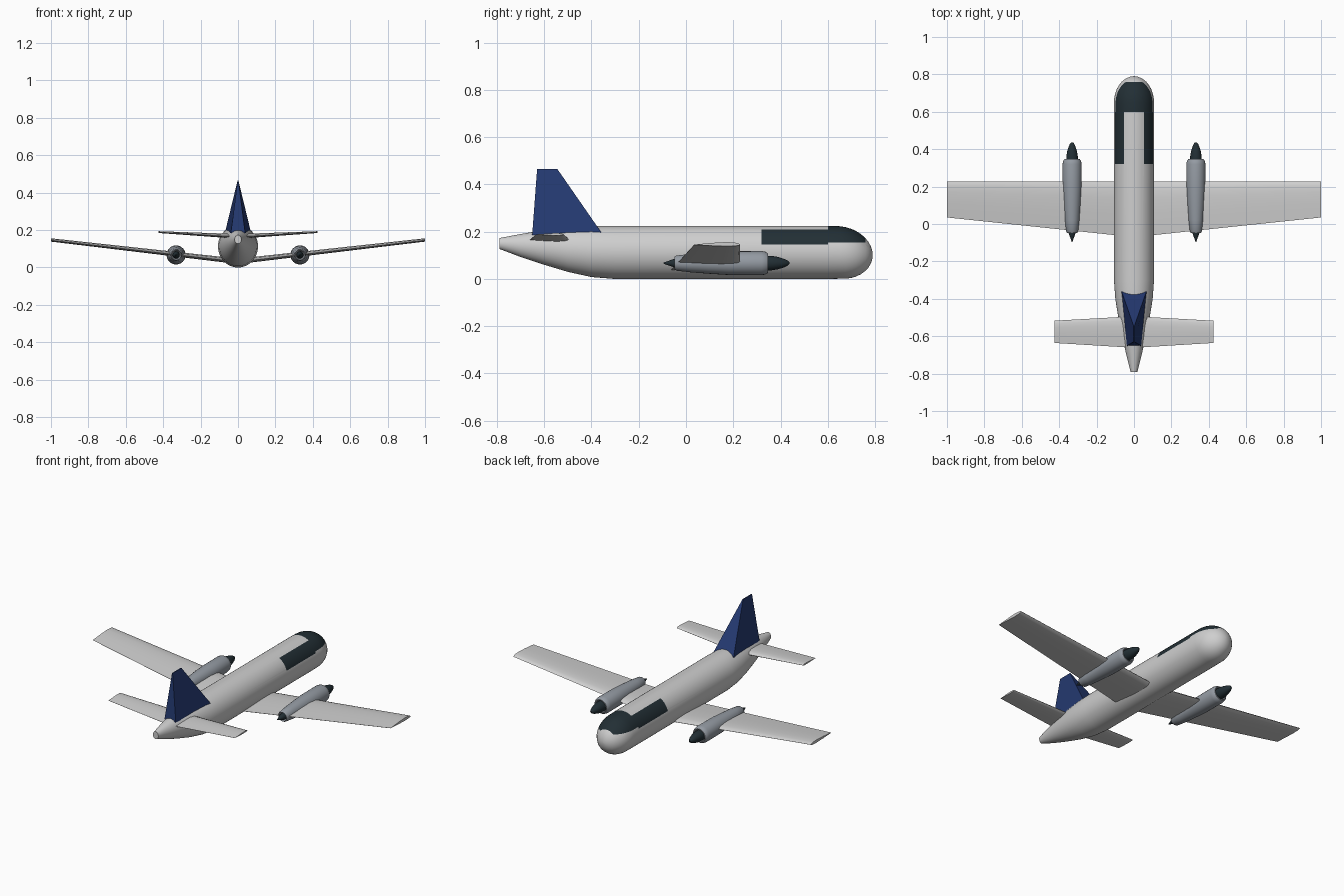
import bpy, bmesh, math
from mathutils import Vector

if "Cube" in bpy.data.objects:
    bpy.data.objects.remove(bpy.data.objects["Cube"], do_unlink=True)


def material(name, rgb):
    m = bpy.data.materials.new(name)
    m.use_nodes = True
    m.diffuse_color = (*rgb, 1)
    m.node_tree.nodes["Principled BSDF"].inputs["Base Color"].default_value = (*rgb, 1)
    return m


pale = material("pale grey", (0.62, 0.62, 0.62))
steel = material("steel grey", (0.30, 0.33, 0.37))
dark = material("dark glass", (0.016, 0.028, 0.035))
blue = material("navy blue", (0.018, 0.042, 0.17))


def skin(bm, loops):
    """Join matching closed loops of points into a capped solid."""
    rings = [[bm.verts.new(p) for p in loop] for loop in loops]
    for a, b in zip(rings, rings[1:]):
        for i in range(len(a)):
            j = (i + 1) % len(a)
            bm.faces.new((a[i], a[j], b[j], b[i]))
    bm.faces.new(rings[0])
    bm.faces.new(rings[-1])


def finish(bm, name, mats, angle=35):
    bmesh.ops.recalc_face_normals(bm, faces=bm.faces[:])
    mesh = bpy.data.meshes.new(name)
    bm.to_mesh(mesh)
    bm.free()
    ob = bpy.data.objects.new(name, mesh)
    bpy.context.collection.objects.link(ob)
    for m in mats:
        mesh.materials.append(m)
    if angle:
        bpy.ops.object.select_all(action='DESELECT')
        ob.select_set(True)
        bpy.context.view_layer.objects.active = ob
        bpy.ops.object.shade_smooth_by_angle(angle=math.radians(angle))
    return ob


def oval(x, y, z, rx, rz, n):
    return [(x + rx * math.cos(t), y, z + rz * math.sin(t))
            for t in (math.tau * i / n for i in range(n))]


# Fuselage: swept-up tail, straight barrel, rounded nose
stations = [  # y, bottom, top, half width
    (-0.79, 0.127, 0.173, 0.018), (-0.7, 0.093, 0.19, 0.041),
    (-0.6, 0.06, 0.207, 0.064), (-0.5, 0.03, 0.217, 0.084),
    (-0.4, 0.008, 0.224, 0.1), (-0.3, 0, 0.225, 0.107),
    (0.32, 0, 0.225, 0.107), (0.6, 0, 0.225, 0.107)]
loops = [oval(0, y, (lo + hi) / 2, w, (hi - lo) / 2, 48) for y, lo, hi, w in stations]
for y in (0.65, 0.675, 0.7, 0.72, 0.74, 0.76, 0.772, 0.782, 0.788, 0.79):
    f = (y - 0.65) / 0.14
    r = max(0.03, math.sqrt(max(0, 1 - f * f)))
    loops.append(oval(0, y, 0.112 - 0.011 * f, 0.107 * r, 0.111 * r, 48))
bm = bmesh.new()
skin(bm, loops)

# Cockpit glass and side windows, cut into the skin
for height in (0.145, 0.155, 0.21):
    faces = [f for f in bm.faces if 0.3 < f.calc_center_median().y < 0.77]
    edges = {e for f in faces for e in f.edges}
    verts = {v for f in faces for v in f.verts}
    bmesh.ops.bisect_plane(bm, geom=faces + list(edges) + list(verts), dist=1e-5,
                           plane_co=Vector((0, 0, height)), plane_no=Vector((0, 0, 1)))
for f in bm.faces:
    c = f.calc_center_median()
    side = 0.32 < c.y < 0.6 and 0.145 < c.z < 0.21
    front = 0.6 < c.y < 0.76 and c.z > 0.155
    f.material_index = int(side or front)
finish(bm, "fuselage", [pale, dark])

# Tail fin: wide at the front of its base, narrowing to a thin top edge
bm = bmesh.new()
skin(bm, [[(-0.07, -0.35, 0.185), (0.07, -0.35, 0.185), (0.038, -0.651, 0.185), (-0.038, -0.651, 0.185)],
          [(-0.002, -0.545, 0.466), (0.002, -0.545, 0.466), (0.002, -0.63, 0.466), (-0.002, -0.63, 0.466)]])
finish(bm, "tail_fin", [blue], 0)

# Aerofil section: chord fraction from the nose, half thickness fraction
SECTION = [(0, 0), (0.03, 0.5), (0.12, 0.85), (0.3, 1), (0.6, 0.7), (0.85, 0.3), (1, 0.05)]


def aerofoil(x, lead, trail, z, half):
    def at(c, h):
        return (x, lead + (trail - lead) * c, z + h * half)
    return [at(c, h) for c, h in SECTION] + [at(c, -0.6 * h) for c, h in SECTION[:0:-1]]


def wing(name, root, tip):
    for label, s in (("left", 1), ("right", -1)):
        bm = bmesh.new()
        skin(bm, [aerofoil(s * x, *rest) for x, *rest in (root, tip)])
        finish(bm, label + "_" + name, [pale])


# Main wings and tailplanes: x, leading y, trailing y, z, half thickness
wing("wing", (0.04, 0.228, -0.066, 0.034, 0.018), (1.0, 0.228, 0.035, 0.145, 0.011))
wing("tailplane", (0.03, -0.495, -0.66, 0.165, 0.015), (0.425, -0.517, -0.636, 0.188, 0.006))


# Engines: nacelle, spinner and exhaust cone on each side
def turned(name, x, profile, mat):
    bm = bmesh.new()
    skin(bm, [oval(x, y, 0.067, r, r, 24) for y, r in profile])
    finish(bm, name, [mat])


for label, x in (("left", 0.331), ("right", -0.331)):
    turned(label + "_nacelle", x, [
        (-0.03, 0.02), (-0.048, 0.027), (-0.04, 0.032), (0.02, 0.039), (0.1, 0.045), (0.18, 0.05),
        (0.32, 0.051), (0.336, 0.048), (0.347, 0.041), (0.347, 0.036), (0.32, 0.034)], steel)
    turned(label + "_spinner", x, [
        (0.31, 0.031), (0.36, 0.031), (0.39, 0.026), (0.415, 0.018), (0.43, 0.011), (0.437, 0.004)], dark)
    turned(label + "_exhaust_cone", x, [
        (-0.02, 0.019), (-0.048, 0.019), (-0.07, 0.011), (-0.096, 0.002)], dark)
